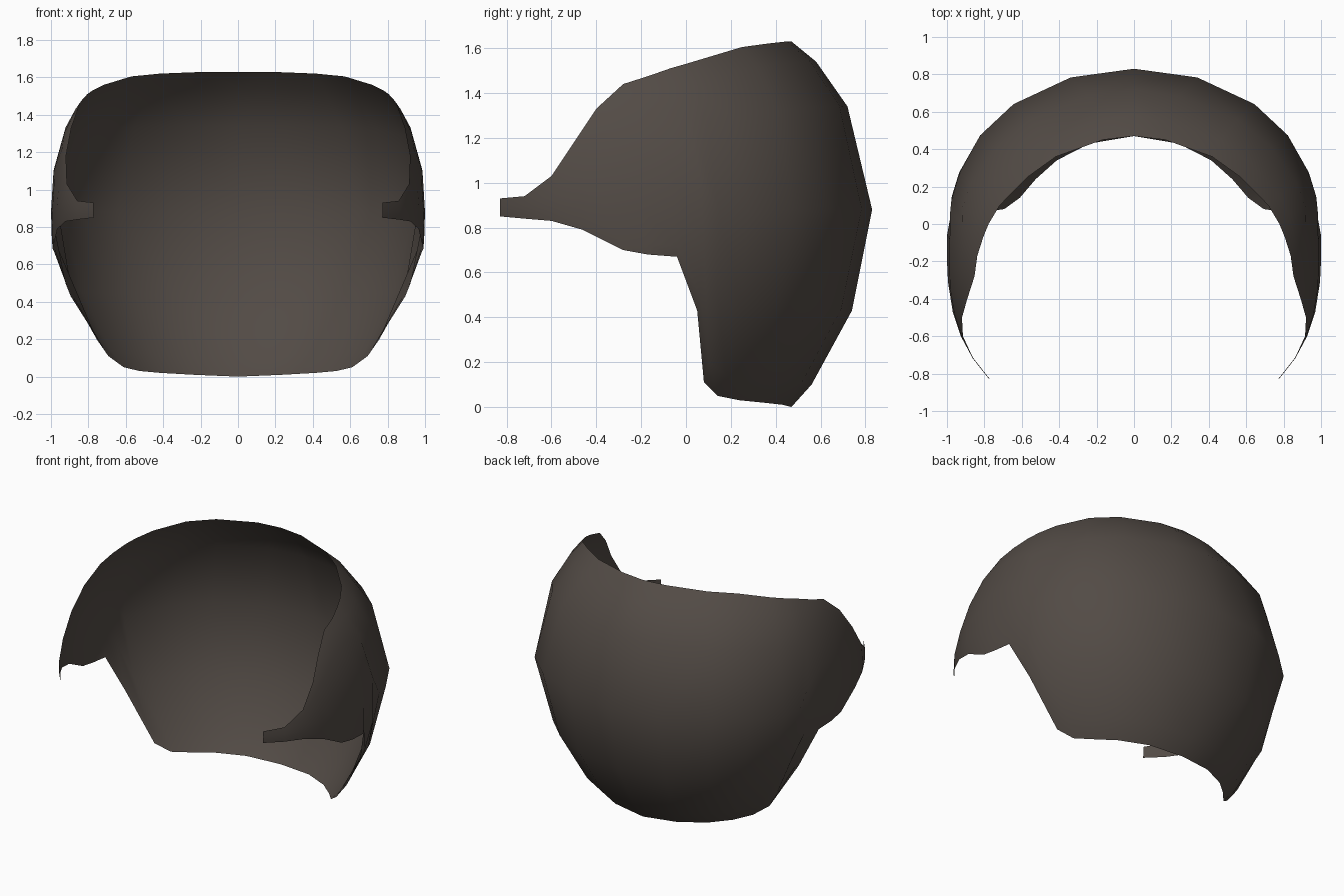
import bpy
import bmesh

cube = bpy.data.objects.get("Cube")
if cube:
    bpy.data.objects.remove(cube, do_unlink=True)

# Side outlines (y, z) of the open shell, from the back centre to the front tip
UPPER = [(.47, 1.63), (.45, 1.63), (.36, 1.62), (.25, 1.605), (.1, 1.56),
         (0, 1.53), (-.07, 1.51), (-.17, 1.475), (-.28, 1.44), (-.4, 1.33),
         (-.5, 1.18), (-.6, 1.03), (-.72, .94), (-.83, .93)]
LOWER = [(.47, 0), (.43, .01), (.34, .02), (.24, .03), (.14, .05),
         (.08, .11), (.05, .43), (-.04, .67), (-.17, .68), (-.28, .7),
         (-.46, .79), (-.6, .83), (-.72, .84), (-.83, .85)]
BACK = [(.47, 0), (.56, .1), (.74, .43), (.83, .88), (.72, 1.34), (.58, 1.54), (.47, 1.63)]
MID_Y, MID_Z = -.15, .88


def half_width(y, z):
    """Half width of the rounded dome at a side position."""
    low = z < MID_Z
    dy = (y - MID_Y) / .98
    dz = (z - MID_Z) / (1.13 if low else .966)
    power = 2.5 - .5 * min(1, abs(dz) / .4) if low else 2.5
    r = (dy * dy + dz * dz) ** .5
    return max(0, 1 - r ** power) ** .5


def shell_point(column, back):
    """Blend the upper and lower edges, bulging towards the back profile."""
    (ty, tz), (by, bz) = UPPER[column], LOWER[column]
    v = back[1] / BACK[-1][1]
    y, z = by + (ty - by) * v, bz + (tz - bz) * v
    bulge = max(0, ((ty + by) / 2 - MID_Y) / (BACK[0][0] - MID_Y))
    y += bulge * (back[0] - BACK[0][0])
    return (half_width(y, z) if column else 0, y, z)


# Left half of the shell
bm = bmesh.new()
grid = [[bm.verts.new(shell_point(c, b)) for b in BACK] for c in range(len(UPPER))]
for a, b in zip(grid, grid[1:]):
    for j in range(len(BACK) - 1):
        bm.faces.new((a[j], a[j + 1], b[j + 1], b[j]))
bm.normal_update()
# Faces point outwards, away from the middle of the dome
for f in bm.faces:
    c = f.calc_center_median()
    if f.normal.x * c.x + f.normal.y * (c.y - MID_Y) + f.normal.z * (c.z - MID_Z) < 0:
        f.normal_flip()
mesh = bpy.data.meshes.new("curved_shell")
bm.to_mesh(mesh)
bm.free()
mesh.shade_smooth()

shell = bpy.data.objects.new("curved_shell", mesh)
bpy.context.collection.objects.link(shell)

# Right half
mirror = shell.modifiers.new("mirror", 'MIRROR')
mirror.use_clip = True
mirror.merge_threshold = .001

# Dark brown colour
brown = bpy.data.materials.new("dark_brown")
brown.use_nodes = True
colour = (.085, .07, .06, 1)
brown.diffuse_color = colour
brown.node_tree.nodes["Principled BSDF"].inputs["Base Color"].default_value = colour
mesh.materials.append(brown)
